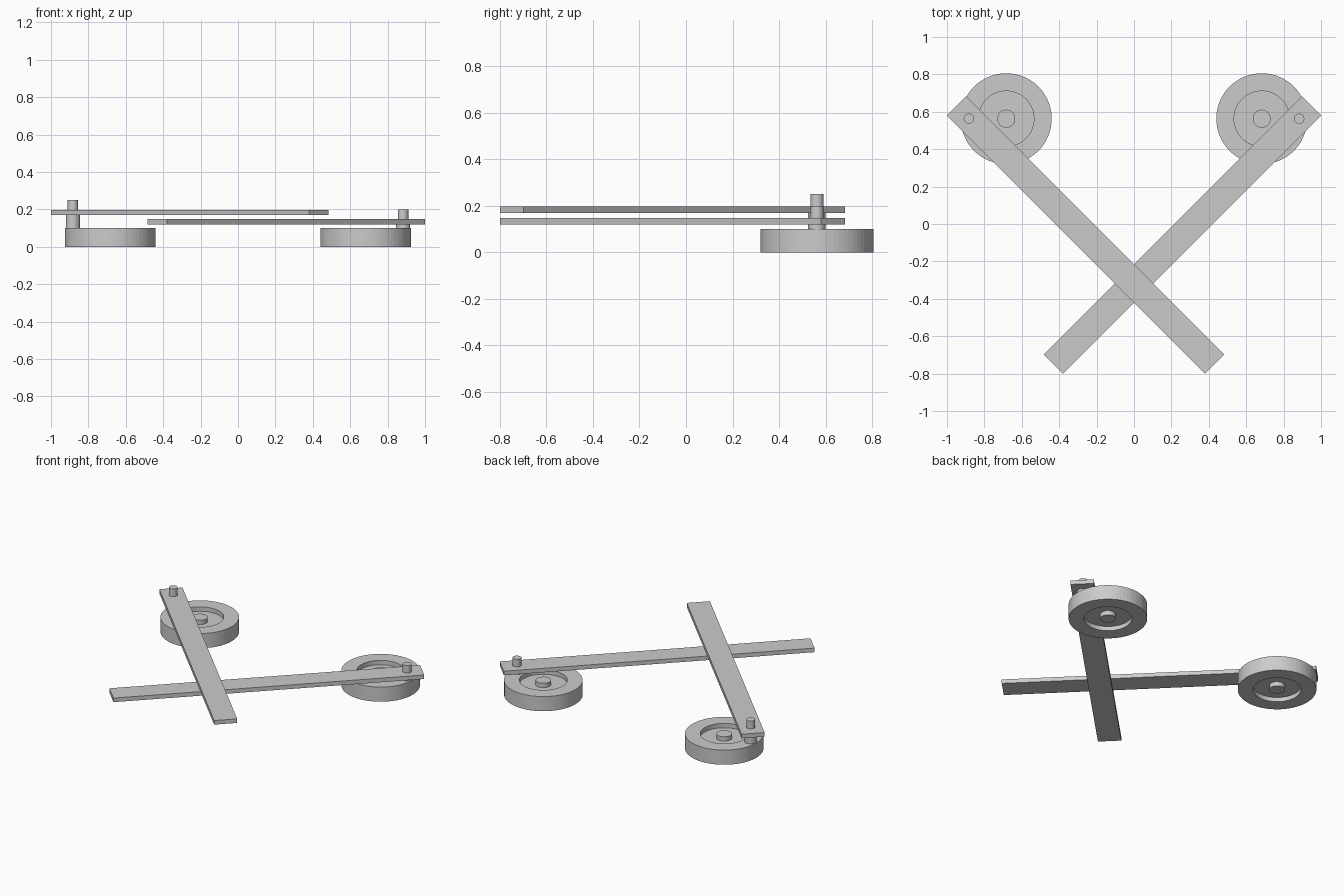
import bpy, bmesh, math
from mathutils import Matrix

if "Cube" in bpy.data.objects:
    bpy.data.objects.remove(bpy.data.objects["Cube"])

grey = bpy.data.materials.new("plain grey")
grey.diffuse_color = (0.6, 0.6, 0.6, 1)
grey.use_nodes = True
grey.node_tree.nodes["Principled BSDF"].inputs["Base Color"].default_value = grey.diffuse_color

SEG = 64
WHEEL_X, AXLE_Y, PIN_X = 0.683, 0.563, 0.883


def finish(name, bm, loc):
    bmesh.ops.recalc_face_normals(bm, faces=bm.faces)
    mesh = bpy.data.meshes.new(name)
    bm.to_mesh(mesh)
    bm.free()
    mesh.materials.append(grey)
    ob = bpy.data.objects.new(name, mesh)
    ob.location = loc
    bpy.context.collection.objects.link(ob)
    return ob


def lathe(name, profile, loc):
    """Revolve an (r, z) profile that starts and ends on the axis."""
    bm = bmesh.new()
    vs = [bm.verts.new((r, 0, z)) for r, z in profile]
    edges = [bm.edges.new(p) for p in zip(vs, vs[1:])]
    bmesh.ops.spin(bm, geom=vs + edges, axis=(0, 0, 1), cent=(0, 0, 0),
                   angle=2 * math.pi, steps=SEG, use_duplicate=False)
    bmesh.ops.remove_doubles(bm, verts=bm.verts, dist=1e-5)
    return finish(name, bm, loc)


# Half wheel outline: hub, recessed web, rim; mirrored for the underside
top = [(0, 0.1), (0.048, 0.1), (0.048, 0.07), (0.148, 0.07), (0.148, 0.1), (0.243, 0.1)]
wheel = top + [(r, 0.1 - z) for r, z in reversed(top)]

# side sign, underside height of the rod
for side, s, z in (("left", -1, 0.17), ("right", 1, 0.12)):
    # wheel
    lathe(side + "_wheel", wheel, (s * WHEEL_X, AXLE_Y, 0))
    # stepped crank pin
    lathe(side + "_crank_pin",
          [(0, 0.1), (0.0375, 0.1), (0.0375, z), (0.0275, z),
           (0.0275, z + 0.08), (0, z + 0.08)],
          (s * PIN_X, AXLE_Y, 0))
    # flat diagonal rod
    bm = bmesh.new()
    bmesh.ops.create_cube(bm, size=1, matrix=Matrix.Rotation(s * math.pi / 4, 4, 'Z')
                          @ Matrix.Diagonal((1.952, 0.145, 0.028, 1)))
    finish(side + "_rod", bm, (s * 0.2587, -0.0588, z + 0.014))
